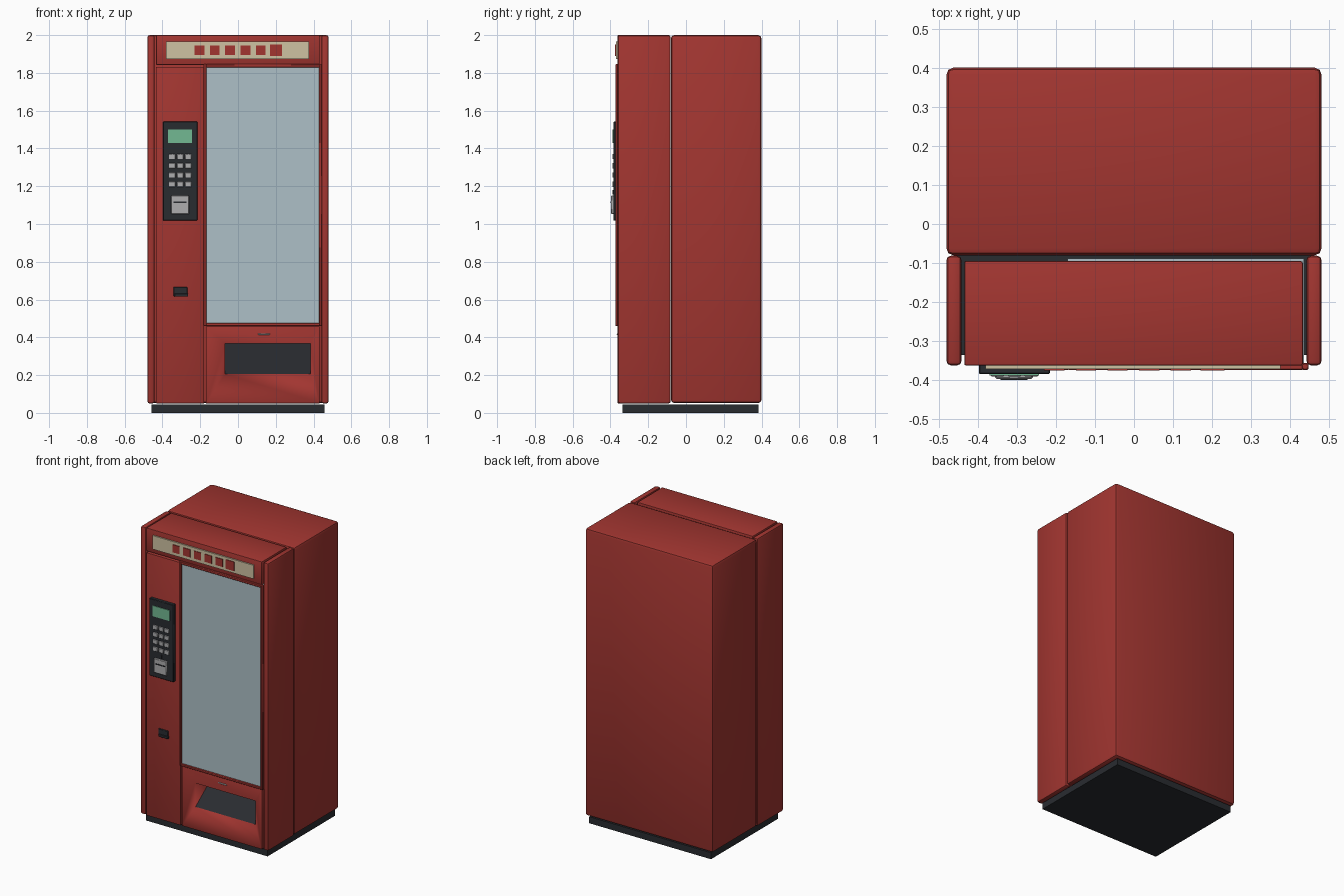
import bpy, bmesh, math
from mathutils import Vector

if "Cube" in bpy.data.objects:
    bpy.data.objects.remove(bpy.data.objects["Cube"])


def mat(name, r, g, b):
    m = bpy.data.materials.new(name)
    m.diffuse_color = (r, g, b, 1)
    m.use_nodes = True
    m.node_tree.nodes["Principled BSDF"].inputs["Base Color"].default_value = m.diffuse_color
    return m


RED = mat("red_paint", 0.36, 0.036, 0.03)
DARK = mat("dark_plastic", 0.022, 0.025, 0.03)
GLASS = mat("window_glass", 0.42, 0.53, 0.57)
CREAM = mat("cream", 0.62, 0.54, 0.36)
GREEN = mat("screen_green", 0.17, 0.48, 0.29)
SILVER = mat("silver", 0.42, 0.42, 0.43)


def add_box(bm, x, y, z, bevel=0.0, seg=2):
    part = bmesh.new()
    bmesh.ops.create_cube(part, size=1)
    for v in part.verts:
        v.co = Vector([(r[0] + r[1]) / 2 + c * (r[1] - r[0]) for c, r in zip(v.co, (x, y, z))])
    if bevel:
        bmesh.ops.bevel(part, geom=part.edges[:], offset=bevel, segments=seg,
                        profile=0.5, affect='EDGES')
    tmp = bpy.data.meshes.new("tmp")
    part.to_mesh(tmp)
    part.free()
    bm.from_mesh(tmp)
    bpy.data.meshes.remove(tmp)


def finish(name, bm, material):
    me = bpy.data.meshes.new(name)
    bm.to_mesh(me)
    bm.free()
    ob = bpy.data.objects.new(name, me)
    bpy.context.collection.objects.link(ob)
    me.materials.append(material)
    bpy.ops.object.select_all(action='DESELECT')
    ob.select_set(True)
    bpy.context.view_layer.objects.active = ob
    bpy.ops.object.shade_smooth_by_angle(angle=math.radians(40))
    return ob


def box(name, material, x, y, z, bevel=0.0, seg=2):
    bm = bmesh.new()
    add_box(bm, x, y, z, bevel, seg)
    return finish(name, bm, material)


# Cabinet: base, rear body, side pillars
box("base", DARK, (-0.457, 0.457), (-0.335, 0.385), (0, 0.044))
box("rear_body", RED, (-0.48, 0.48), (-0.08, 0.4), (0.052, 2.0), 0.018)
for side, s in (("left", -1), ("right", 1)):
    xs = sorted((s * 0.441, s * 0.48))
    box(side + "_pillar", RED, xs, (-0.362, -0.081), (0.05, 2.0), 0.012)

# Front panels
box("header", RED, (-0.434, 0.432), (-0.362, -0.095), (1.842, 2.0), 0.005)
box("left_panel", RED, (-0.434, -0.179), (-0.362, -0.095), (0.05, 1.832), 0.004)
box("window", GLASS, (-0.17, 0.435), (-0.364, -0.088), (0.47, 1.832))

# Window frame
bm = bmesh.new()
FY = (-0.374, -0.355)
for x in ((-0.182, -0.167), (0.43, 0.446)):
    add_box(bm, x, FY, (0.46, 1.846), 0.003, 1)
for z in ((0.46, 0.476), (1.828, 1.846)):
    add_box(bm, (-0.17, 0.433), FY, z, 0.003, 1)
finish("window_frame", bm, RED)

# Delivery panel with an opening
panel = box("delivery_panel", RED, (-0.17, 0.432), (-0.362, -0.095), (0.05, 0.458), 0.004)
cutter = box("opening_cutter", RED, (-0.068, 0.384), (-0.45, -0.14), (0.205, 0.367))
cutter.hide_render = True
cutter.hide_viewport = True
cut = panel.modifiers.new("opening", 'BOOLEAN')
cut.object = cutter
cut.solver = 'EXACT'

# Sloped chute floor inside the opening
bm = bmesh.new()
rows = []
for x in (-0.068, 0.384):
    rows.append([bm.verts.new((x, y, z)) for y, z in
                 ((-0.358, 0.205), (-0.14, 0.205), (-0.14, 0.367))])
bm.faces.new(rows[0])
bm.faces.new(rows[1][::-1])
for i in range(3):
    j = (i + 1) % 3
    bm.faces.new((rows[0][i], rows[1][i], rows[1][j], rows[0][j]))
bmesh.ops.recalc_face_normals(bm, faces=bm.faces[:])
finish("chute_floor", bm, DARK)
box("panel_handle", SILVER, (0.105, 0.17), (-0.367, -0.358), (0.413, 0.421), 0.003, 1)

# Header sign with a row of squares
box("sign", CREAM, (-0.38, 0.375), (-0.371, -0.355), (1.873, 1.965))
bm = bmesh.new()
for i in range(6):
    h = 0.026 if i < 5 else 0.031
    c = -0.204 + i * 0.081
    add_box(bm, (c - h, c + h), (-0.375, -0.368), (1.92 - h, 1.92 + h))
finish("sign_squares", bm, RED)

# Control panel
box("control_panel", DARK, (-0.397, -0.215), (-0.384, -0.355), (1.018, 1.542), 0.003, 1)
box("screen", GREEN, (-0.37, -0.243), (-0.388, -0.38), (1.428, 1.5))
bm = bmesh.new()
for c in range(3):
    for r in range(4):
        x, z = -0.349 + c * 0.043, 1.357 - r * 0.049
        add_box(bm, (x - 0.017, x + 0.017), (-0.39, -0.38), (z - 0.014, z + 0.014), 0.002, 1)
finish("keypad_buttons", bm, SILVER)
box("coin_slot", DARK, (-0.308, -0.302), (-0.388, -0.38), (1.156, 1.18))
box("bill_acceptor", SILVER, (-0.355, -0.259), (-0.396, -0.38), (1.053, 1.15), 0.003, 1)
box("bill_slit", DARK, (-0.342, -0.272), (-0.399, -0.39), (1.112, 1.119))

# Coin return
box("coin_return", DARK, (-0.342, -0.268), (-0.368, -0.355), (0.617, 0.667), 0.003, 1)
box("coin_return_lip", DARK, (-0.336, -0.264), (-0.374, -0.36), (0.615, 0.632), 0.002, 1)
